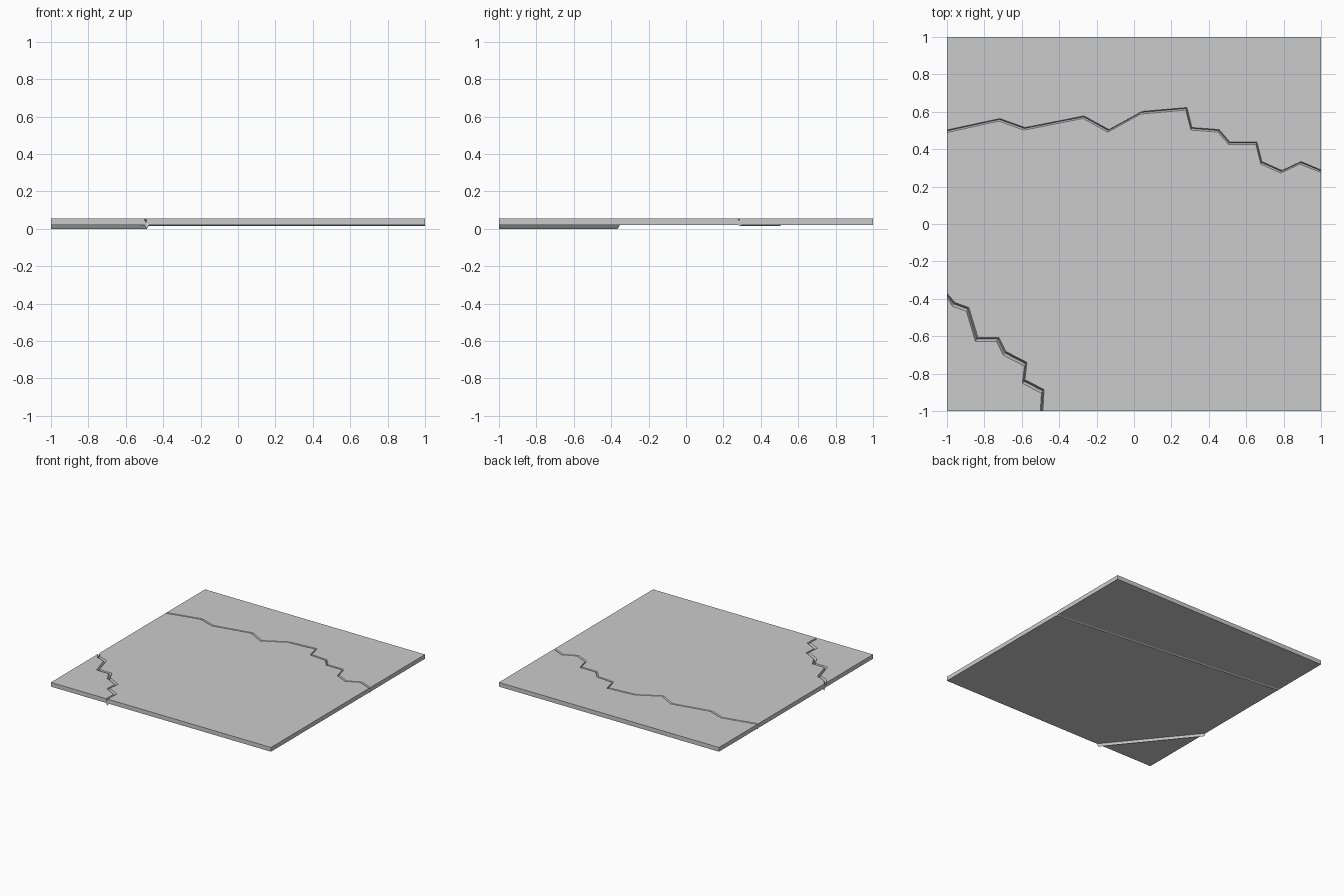
import bpy, bmesh

if "Cube" in bpy.data.objects:
    bpy.data.objects.remove(bpy.data.objects["Cube"])

TOP, BOTTOM = 0.055, 0.02


def finish(bm, name):
    bmesh.ops.remove_doubles(bm, verts=bm.verts, dist=1e-5)
    bmesh.ops.recalc_face_normals(bm, faces=bm.faces)
    mesh = bpy.data.meshes.new(name)
    bm.to_mesh(mesh)
    bm.free()
    obj = bpy.data.objects.new(name, mesh)
    bpy.context.collection.objects.link(obj)


def crack_rows(path, shift, depth, end_axes):
    """Upper lip, floor and lower lip of a V groove; ends stay on the slab edge."""
    rows = []
    for t, z in ((0, TOP), (0.4, TOP - depth), (1, TOP)):
        row = []
        for i, (x, y) in enumerate(path):
            dx, dy = shift[0] * t, shift[1] * t
            axis = {0: end_axes[0], len(path) - 1: end_axes[1]}.get(i)
            if axis == 'x':
                dx = 0
            elif axis == 'y':
                dy = 0
            row.append((x + dx, y + dy, z))
        rows.append(row)
    return rows


# Crack paths seen from above
long_crack = [(-1, .503), (-.717, .564), (-.583, .516), (-.267, .578), (-.134, .505),
              (.043, .602), (.283, .623), (.31, .516), (.455, .505), (.513, .438),
              (.658, .438), (.684, .334), (.791, .286), (.893, .334), (1, .289)]
corner_crack = [(-1, -.37), (-.957, -.42), (-.882, -.447), (-.834, -.607),
                (-.722, -.607), (-.684, -.682), (-.572, -.74), (-.583, -.832),
                (-.481, -.885), (-.487, -1)]
a = crack_rows(long_crack, (-.006, -.014), .012, 'xx')
b = crack_rows(corner_crack, (-.014, -.02), .022, 'xy')

# Slab with both grooves in its top
bm = bmesh.new()
cache = {}


def vert(p):
    key = tuple(round(c, 5) for c in p)
    if key not in cache:
        cache[key] = bm.verts.new(p)
    return cache[key]


def face(points):
    return bm.faces.new([vert(p) for p in points])


corner = {(x, y): (x, y, TOP) for x in (-1, 1) for y in (-1, 1)}
base = {(x, y): (x, y, BOTTOM) for x in (-1, 1) for y in (-1, 1)}

tops = [face(a[0] + [corner[1, 1], corner[-1, 1]]),
        face(a[2] + [corner[1, -1]] + b[0][::-1]),
        face(b[2] + [corner[-1, -1]])]
for rows in (a, b):
    for r0, r1 in zip(rows, rows[1:]):
        for i in range(len(r0) - 1):
            face([r0[i], r0[i + 1], r1[i + 1], r1[i]])

# Side walls follow the notches; then the underside
a_left, a_right = [r[0] for r in a], [r[-1] for r in a]
b_left, b_front = [r[0] for r in b], [r[-1] for r in b]
walls = [face([corner[-1, 1]] + a_left + b_left + [corner[-1, -1], base[-1, -1], base[-1, 1]]),
         face([corner[1, 1]] + a_right + [corner[1, -1], base[1, -1], base[1, 1]]),
         face([corner[1, -1]] + b_front + [corner[-1, -1], base[-1, -1], base[1, -1]]),
         face([corner[1, 1], corner[-1, 1], base[-1, 1], base[1, 1]])]
face([base[-1, -1], base[1, -1], base[1, 1], base[-1, 1]])
bmesh.ops.recalc_face_normals(bm, faces=bm.faces)
bmesh.ops.triangulate(bm, faces=tops + walls)
finish(bm, "cracked_slab")


def ridge(name, start, end, axes, half, z):
    """Straight V ridge on the underside, ends flush with the slab edges."""
    rb = bmesh.new()
    rings = []
    for (x, y), axis, sign in ((start, axes[0], 1), (end, axes[1], 1)):
        ring = []
        for t, h in ((-1, BOTTOM), (0, z), (1, BOTTOM)):
            d = t * half * sign
            ring.append(rb.verts.new((x + (d if axis == 'x' else 0),
                                      y + (d if axis == 'y' else 0), h)))
        rings.append(ring)
    for i in range(3):
        j = (i + 1) % 3
        rb.faces.new([rings[0][i], rings[0][j], rings[1][j], rings[1][i]])
    for ring in rings:
        rb.faces.new(ring)
    finish(rb, name)


# Straight ridges under the cracks
ridge("corner_ridge", (-1, -.365), (-.487, -1), 'yx', .012, 0.0)
ridge("long_ridge", (-1, .5), (1, .289), 'yy', .01, .014)
